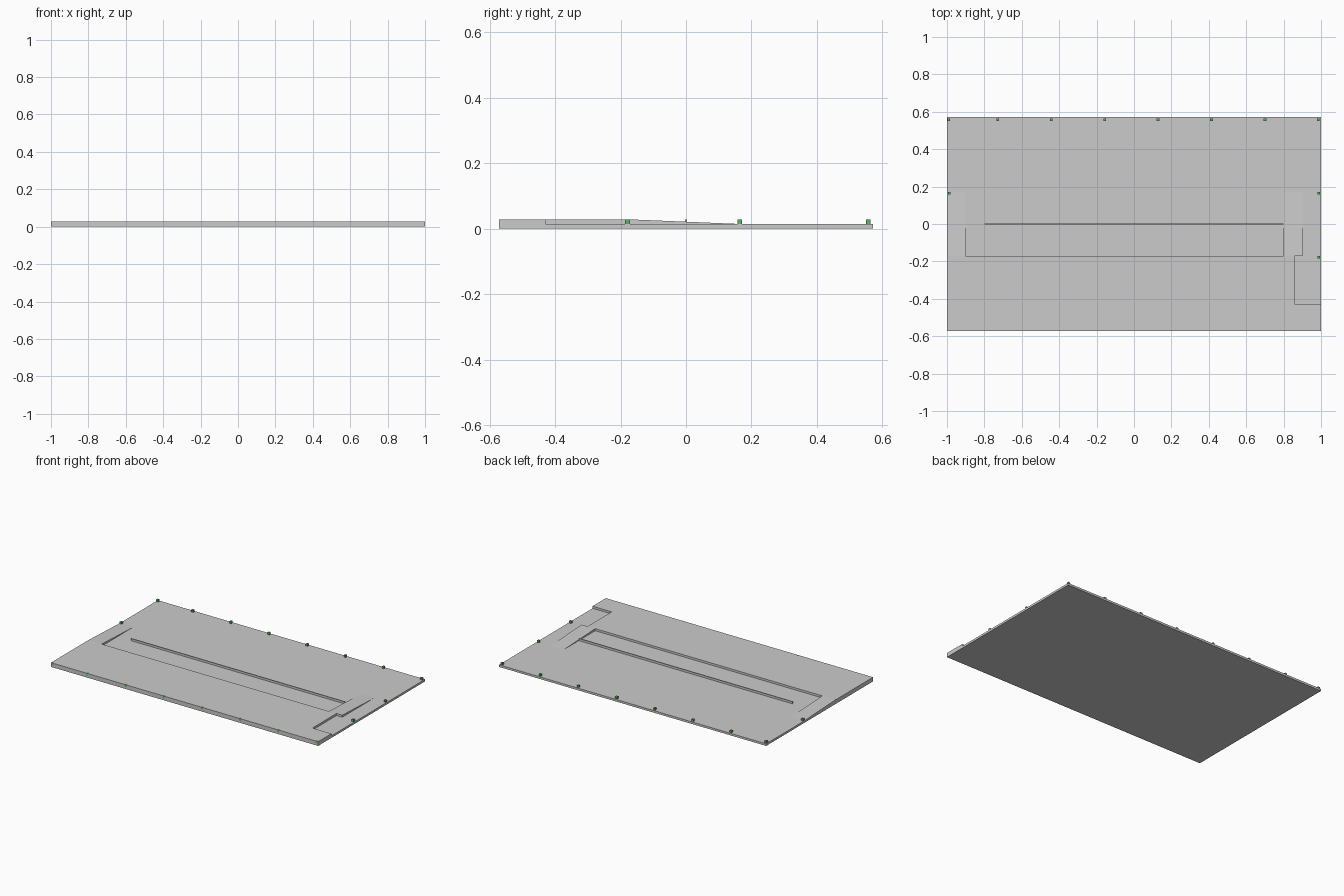
import bpy, bmesh
from mathutils import Vector

if "Cube" in bpy.data.objects:
    bpy.data.objects.remove(bpy.data.objects["Cube"])

U = 2 / 70            # one layout unit
X, Y = 35 * U, 20 * U
LOW, TOP = U / 2, U


def prism(name, pts, extrude):
    """Extrude a flat polygon of 3D points along a vector."""
    bm = bmesh.new()
    face = bm.faces.new([bm.verts.new(p) for p in pts])
    new = bmesh.ops.extrude_face_region(bm, geom=[face], use_keep_orig=True)
    verts = [v for v in new["geom"] if isinstance(v, bmesh.types.BMVert)]
    bmesh.ops.translate(bm, verts=verts, vec=Vector(extrude))
    bmesh.ops.recalc_face_normals(bm, faces=bm.faces)
    me = bpy.data.meshes.new(name)
    bm.to_mesh(me)
    bm.free()
    ob = bpy.data.objects.new(name, me)
    bpy.context.collection.objects.link(ob)
    return ob


def box(name, x0, x1, y0, y1, z0, z1):
    return prism(name, [(x0, y0, z0), (x1, y0, z0), (x1, y1, z0), (x0, y1, z0)],
                 (0, 0, z1 - z0))


# Base board
box("base_board", -X, X, -Y, Y, 0, LOW)

# Raised front platform with the corner notch on the right
outline = [(-X, -Y), (X, -Y), (X, -15 * U), (30 * U, -15 * U),
           (30 * U, -6 * U), (-X, -6 * U)]
prism("raised_platform", [(x, y, LOW) for x, y in outline], (0, 0, TOP - LOW))

# Ramps down to the base
for name, x0, x1 in (("left_ramp", -X, -31.5 * U), ("right_ramp", 28 * U, 31.5 * U)):
    prism(name, [(x0, -6 * U, LOW), (x0, -6 * U, TOP), (x0, 6 * U, LOW)],
          (x1 - x0, 0, 0))

# Low divider wall
box("divider_wall", -28 * U, 28 * U, -U / 8, U / 8, LOW, TOP)

# Green edge posts
green = bpy.data.materials.new("post_green")
green.diffuse_color = (0.1, 0.45, 0.12, 1)
green.use_nodes = True
green.node_tree.nodes["Principled BSDF"].inputs["Base Color"].default_value = green.diffuse_color


def post(name, x, y):
    h = U / 4
    box(name, x - h, x + h, y - h, y + h, LOW, TOP).data.materials.append(green)


for i in range(8):
    x = max(-34.65 * U, (-35.5 + 10 * i) * U)
    post("back_post", x, 19.5 * U)
    post("front_post", x, -19.75 * U)
for s in (-1, 1):
    for y in (-6.25, 5.75):
        post("side_post", s * 34.6 * U, y * U)
